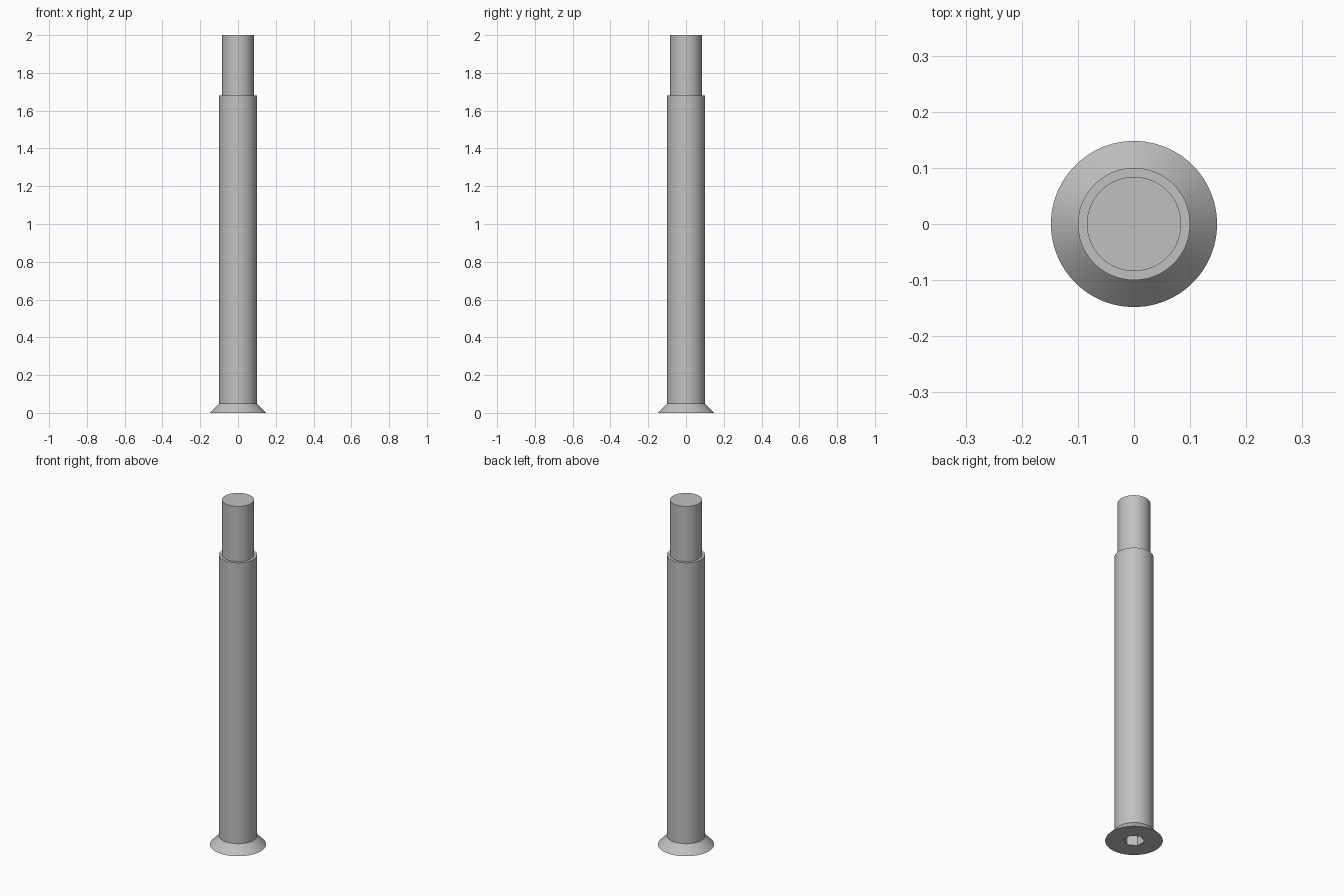
import bpy
import math

cube = bpy.data.objects.get("Cube")
if cube:
    bpy.data.objects.remove(cube, do_unlink=True)

SEGMENTS = 96
HEAD_R, SHANK_R, TIP_R = 0.148, 0.1, 0.084
HEAD_TOP, SHANK_TOP, TIP_TOP = 0.05, 1.68, 2.0
SOCKET_R, SOCKET_DEPTH = 0.054, 0.06

steel = bpy.data.materials.new("grey_steel")
steel.use_nodes = True
grey = (0.53, 0.53, 0.53, 1)
steel.diffuse_color = grey
steel.node_tree.nodes["Principled BSDF"].inputs["Base Color"].default_value = grey


def lathe(name, profile, sides, turn=0.0):
    """Closed solid of revolution from (radius, height) points, bottom to top."""
    verts = [(r * math.cos(turn + math.tau * i / sides),
              r * math.sin(turn + math.tau * i / sides), z)
             for r, z in profile for i in range(sides)]
    faces = [tuple(reversed(range(sides)))]
    for k in range(len(profile) - 1):
        a, b = k * sides, (k + 1) * sides
        for i in range(sides):
            j = (i + 1) % sides
            faces.append((a + i, a + j, b + j, b + i))
    faces.append(tuple(range(len(verts) - sides, len(verts))))
    mesh = bpy.data.meshes.new(name)
    mesh.from_pydata(verts, [], faces)
    mesh.materials.append(steel)
    obj = bpy.data.objects.new(name, mesh)
    bpy.context.collection.objects.link(obj)
    return obj


# Countersunk head, long shank and stepped tip in one turned piece
bolt = lathe("countersunk_bolt", [
    (HEAD_R, 0), (SHANK_R, HEAD_TOP), (SHANK_R, SHANK_TOP),
    (TIP_R, SHANK_TOP), (TIP_R, TIP_TOP)], SEGMENTS)

# Hexagonal drive socket cut into the head
cutter = lathe("socket_cutter", [(SOCKET_R, -0.05), (SOCKET_R, SOCKET_DEPTH)],
               6, math.radians(30))
cutter.hide_render = True
cut = bolt.modifiers.new("hex_socket", "BOOLEAN")
cut.operation = "DIFFERENCE"
cut.solver = "EXACT"
cut.object = cutter

bpy.ops.object.select_all(action="DESELECT")
bolt.select_set(True)
bpy.context.view_layer.objects.active = bolt
bpy.ops.object.modifier_apply(modifier=cut.name)
bpy.data.objects.remove(cutter, do_unlink=True)

# Smooth round walls, crisp rims
bpy.ops.object.shade_smooth_by_angle(angle=math.radians(30))
